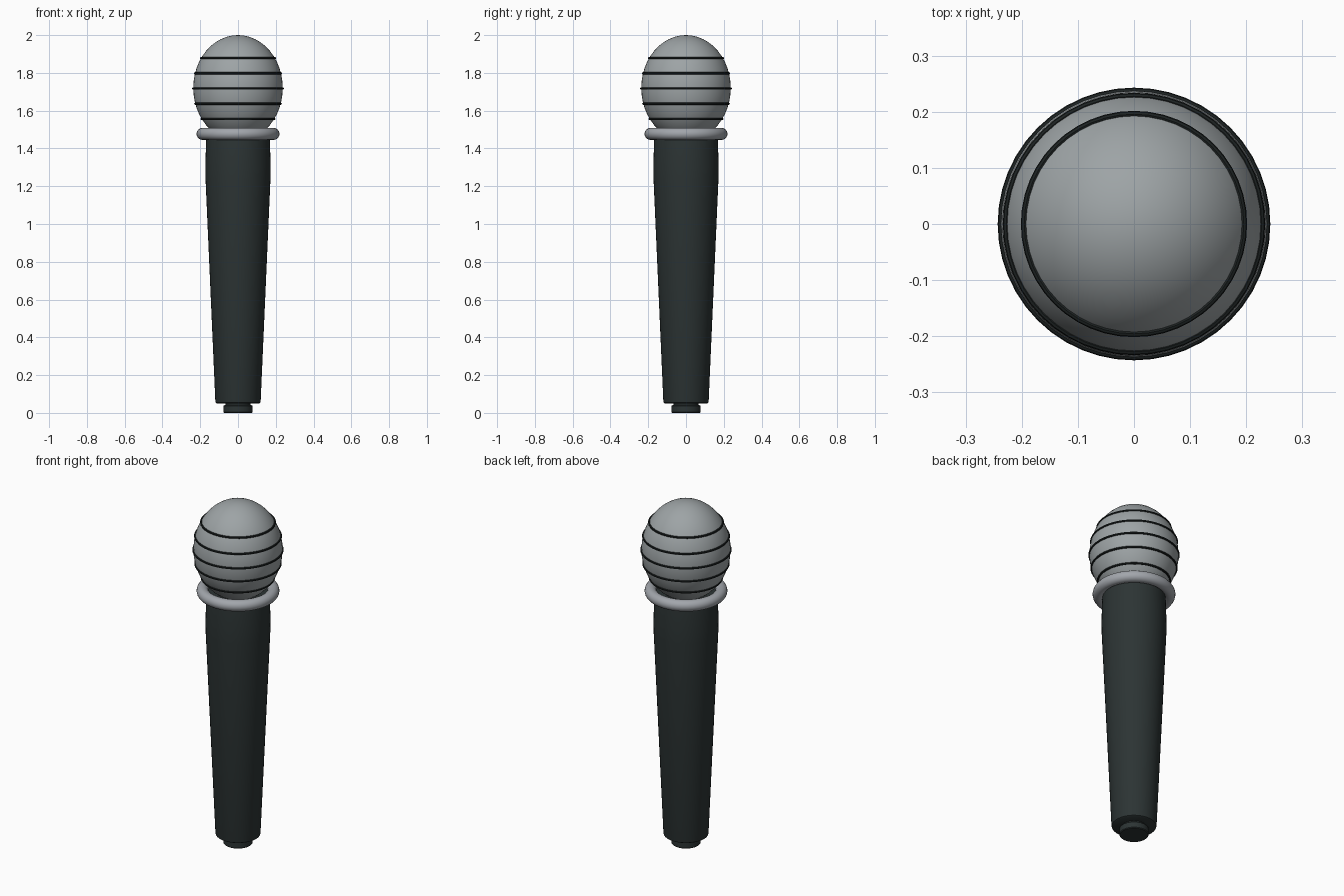
import bpy, bmesh, math

cube = bpy.data.objects.get("Cube")
if cube:
    bpy.data.objects.remove(cube, do_unlink=True)


def material(name, rgb):
    m = bpy.data.materials.new(name)
    m.use_nodes = True
    m.diffuse_color = (*rgb, 1)
    m.node_tree.nodes["Principled BSDF"].inputs["Base Color"].default_value = (*rgb, 1)
    return m


grille_grey = material("grille_grey", (0.34, 0.37, 0.38))
collar_grey = material("collar_grey", (0.36, 0.38, 0.41))
body_dark = material("body_dark", (0.025, 0.034, 0.034))
band_black = material("band_black", (0.012, 0.016, 0.016))


def finish(name, mat):
    ob = bpy.context.object
    ob.name = name
    ob.data.materials.clear()
    ob.data.materials.append(mat)
    bpy.ops.object.shade_smooth_by_angle(angle=math.radians(35))
    return ob


def lathe(name, profile, mat, segments=48):
    """Spin a (radius, height) profile around the vertical axis."""
    bm = bmesh.new()
    verts = [bm.verts.new((r, 0, z)) for r, z in profile]
    edges = [bm.edges.new(pair) for pair in zip(verts, verts[1:])]
    bmesh.ops.spin(bm, geom=verts + edges, axis=(0, 0, 1), cent=(0, 0, 0),
                   steps=segments, angle=math.tau)
    bmesh.ops.remove_doubles(bm, verts=bm.verts, dist=0.0001)
    bmesh.ops.recalc_face_normals(bm, faces=bm.faces)
    me = bpy.data.meshes.new(name)
    bm.to_mesh(me)
    bm.free()
    ob = bpy.data.objects.new(name, me)
    bpy.context.collection.objects.link(ob)
    bpy.ops.object.select_all(action="DESELECT")
    bpy.context.view_layer.objects.active = ob
    ob.select_set(True)
    return finish(name, mat)


def ring(name, z, major, minor, mat, sides):
    bpy.ops.mesh.primitive_torus_add(location=(0, 0, z), major_radius=major,
                                     minor_radius=minor, major_segments=48,
                                     minor_segments=sides)
    return finish(name, mat)


# Egg-shaped grille
HEAD_Z, HEAD_R, HEAD_H = 1.72, 0.237, 0.28
bpy.ops.mesh.primitive_uv_sphere_add(segments=48, ring_count=24, radius=1,
                                     location=(0, 0, HEAD_Z))
bpy.context.object.scale = (HEAD_R, HEAD_R, HEAD_H)
bpy.ops.object.transform_apply(location=False, rotation=False, scale=True)
finish("grille", grille_grey)

# Dark bands that follow the grille's surface
for i in range(5):
    z = 1.556 + i * 0.0805
    r = HEAD_R * math.sqrt(1 - ((z - HEAD_Z) / HEAD_H) ** 2)
    ring(f"grille_band_{i + 1}", z, r, 0.006, band_black, 8)

# Rounded collar
ring("collar", 1.477, 0.188, 0.032, collar_grey, 16)

# Tapered handle with softened ends
lathe("handle", [(0, 0.05), (0.112, 0.05), (0.118, 0.054), (0.12, 0.062),
                 (0.172, 1.24), (0.173, 1.3), (0.169, 1.44), (0.165, 1.48),
                 (0, 1.48)], body_dark)

# Plug at the base, joined by a narrower neck
lathe("base_plug", [(0, 0), (0.074, 0), (0.078, 0.004), (0.078, 0.036),
                    (0.074, 0.04), (0.066, 0.041), (0.066, 0.052), (0, 0.052)],
      body_dark)
